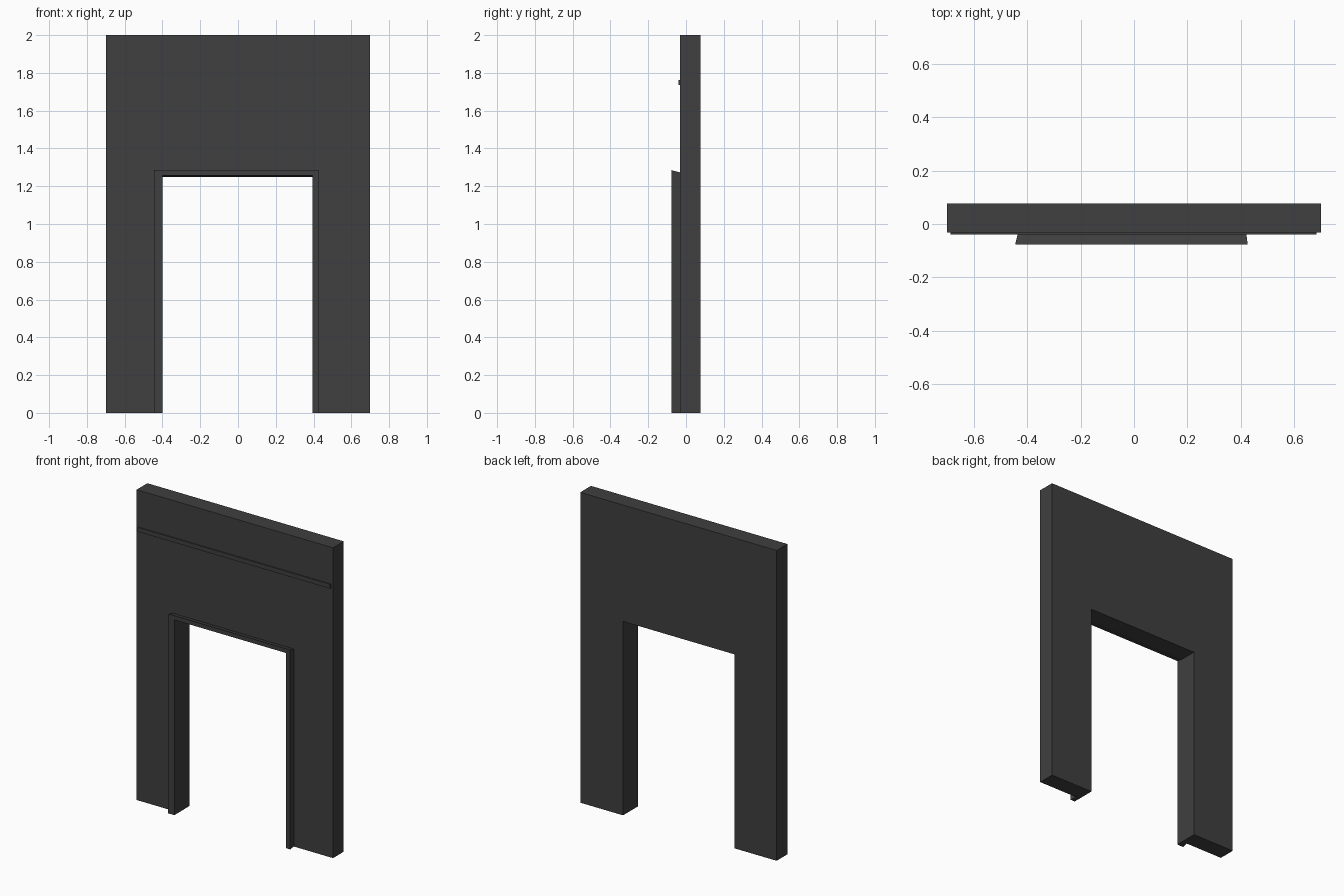
import bpy

if "Cube" in bpy.data.objects:
    bpy.data.objects.remove(bpy.data.objects["Cube"])

dark = bpy.data.materials.new("dark_grey")
dark.diffuse_color = (0.05, 0.05, 0.05, 1)
dark.use_nodes = True
dark.node_tree.nodes["Principled BSDF"].inputs["Base Color"].default_value = dark.diffuse_color


def loft(name, front, back, y0, y1):
    """Solid between two matching x-z outlines at depths y0 (front) and y1 (back)."""
    n = len(front)
    verts = [(x, y0, z) for x, z in front] + [(x, y1, z) for x, z in back]
    faces = [list(range(n)), list(range(2 * n - 1, n - 1, -1))]
    faces += [[(i + 1) % n, i, n + i, n + (i + 1) % n] for i in range(n)]
    mesh = bpy.data.meshes.new(name)
    mesh.from_pydata(verts, [], faces)
    mesh.materials.append(dark)
    obj = bpy.data.objects.new(name, mesh)
    bpy.context.collection.objects.link(obj)
    return obj


def arch(left, right, top, in_left, in_right, in_top):
    """Outline of an upside-down U, counter-clockwise seen from the front."""
    return [(left, 0), (in_left, 0), (in_left, in_top), (in_right, in_top),
            (in_right, 0), (right, 0), (right, top), (left, top)]


# Wall slab with the doorway opening
wall = arch(-0.7, 0.7, 2.0, -0.4, 0.395, 1.25)
loft("wall_panel", wall, wall, -0.032, 0.077)

# Door surround, tapering slightly back towards the wall
loft("door_surround",
     arch(-0.445, 0.426, 1.285, -0.4, 0.395, 1.258),
     arch(-0.434, 0.420, 1.273, -0.4, 0.395, 1.25),
     -0.077, -0.032)

# Thin raised strip above the doorway
strip = [(-0.688, 1.735), (0.684, 1.735), (0.684, 1.763), (-0.688, 1.763)]
loft("trim_strip", strip, strip, -0.039, -0.03)
